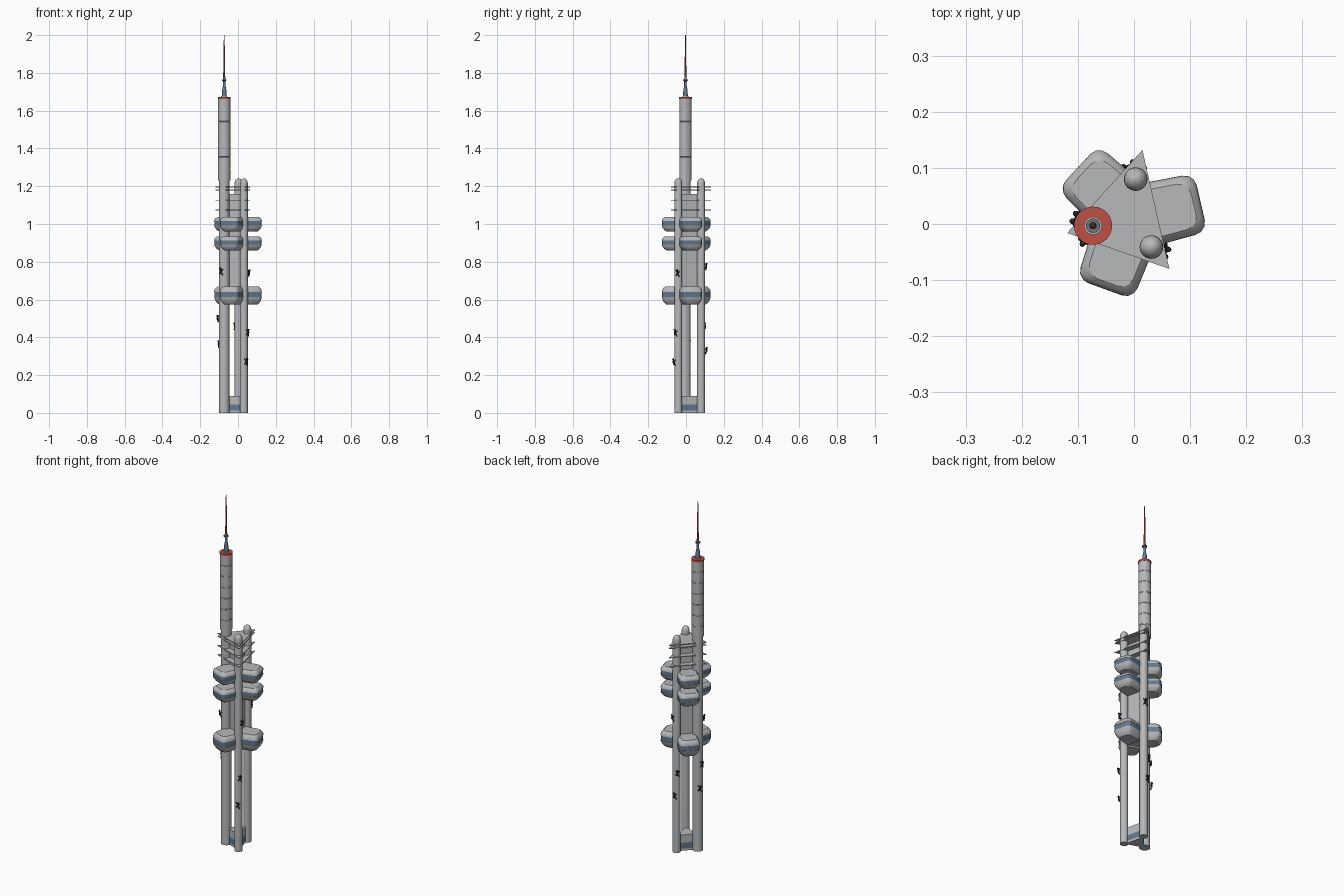
import bpy, bmesh, math
from mathutils import Vector, Matrix

if "Cube" in bpy.data.objects:
    bpy.data.objects.remove(bpy.data.objects["Cube"])


def material(name, rgb):
    m = bpy.data.materials.new(name)
    m.diffuse_color = (*rgb, 1)
    m.use_nodes = True
    m.node_tree.nodes["Principled BSDF"].inputs["Base Color"].default_value = m.diffuse_color
    return m


GREY = material("pale concrete grey", (0.47, 0.48, 0.49))
BLUE = material("slate blue glass", (0.13, 0.19, 0.27))
RED = material("signal red", (0.52, 0.08, 0.06))
BLACK = material("black figure", (0.02, 0.02, 0.022))
STEEL = material("dark steel", (0.16, 0.17, 0.18))

MAIN, BACK, FRONT = Vector((-0.073, -0.003)), Vector((0.003, 0.08)), Vector((0.031, -0.041))
CENTRE = (MAIN + BACK + FRONT) / 3


def finish(name, bm, mats, smooth=35):
    bmesh.ops.recalc_face_normals(bm, faces=bm.faces)
    me = bpy.data.meshes.new(name)
    bm.to_mesh(me)
    bm.free()
    for m in mats:
        me.materials.append(m)
    ob = bpy.data.objects.new(name, me)
    bpy.context.collection.objects.link(ob)
    if smooth:
        bpy.ops.object.select_all(action='DESELECT')
        bpy.context.view_layer.objects.active = ob
        ob.select_set(True)
        bpy.ops.object.shade_smooth_by_angle(angle=math.radians(smooth))
    return ob


def stack(name, loops, mats, rule=lambda i: 0, smooth=35):
    """Skin a stack of equal-length point loops; rule(i) colours the i-th storey."""
    bm = bmesh.new()
    rings = [[bm.verts.new(p) for p in loop] for loop in loops]
    n = len(rings[0])
    for i, (a, b) in enumerate(zip(rings, rings[1:])):
        for k in range(n):
            f = bm.faces.new((a[k], a[(k + 1) % n], b[(k + 1) % n], b[k]))
            f.material_index = rule(i)
    bm.faces.new(rings[0][::-1]).material_index = rule(0)
    bm.faces.new(rings[-1]).material_index = rule(len(rings) - 2)
    return finish(name, bm, mats, smooth)


def lathe(name, at, profile, mats, rule=lambda i: 0, sides=32):
    loops = [[(at.x + r * math.cos(math.tau * k / sides), at.y + r * math.sin(math.tau * k / sides), z)
              for k in range(sides)] for r, z in profile]
    return stack(name, loops, mats, rule)


def prism(name, corners, levels, mats, rule=lambda i: 0):
    return stack(name, [[(c.x, c.y, z) for c in corners] for z in levels], mats, rule, 0)


# Columns: thick main one and two slimmer ones with domed tops
lathe("main_column", MAIN, [(0.028, 0), (0.028, 1.24)], [GREY])
for name, at in (("back_column", BACK), ("front_column", FRONT)):
    dome = [(0.021 * math.cos(a), 1.215 + 0.027 * math.sin(a))
            for a in [math.radians(d) for d in (0, 18, 36, 54, 72, 86)]]
    lathe(name, at, [(0.021, 0)] + dome, [GREY])

# Upper sleeve of the main column, with panel joints
sleeve = [(0.032, 1.23)]
for j in range(1, 7):
    z = 1.23 + 0.0625 * j
    sleeve += [(0.032, z - 0.002), (0.031, z - 0.001), (0.031, z + 0.001), (0.032, z + 0.002)]
lathe("upper_sleeve", MAIN, sleeve + [(0.032, 1.665)], [GREY])
lathe("sleeve_cap", MAIN, [(0.034, 1.663), (0.034, 1.673)], [RED])

# Mast: foot ring, tapering base, small gallery, striped needle
lathe("mast_foot", MAIN, [(0.016, 1.672), (0.016, 1.678)], [GREY])
lathe("mast_base", MAIN, [(0.013, 1.677), (0.011, 1.71), (0.007, 1.73), (0.006, 1.78)], [BLUE], sides=16)
lathe("mast_gallery", MAIN, [(0.006, 1.755), (0.013, 1.76), (0.013, 1.766)], [STEEL], sides=16)
needle = [(0.0055 - 0.0035 * i / 10, 1.775 + 0.0225 * i) for i in range(11)]
lathe("mast_needle", MAIN, needle, [RED, STEEL], lambda i: (0, 0, 1)[i % 3], sides=10)

# Central triangular core and glazed entrance block
tri = [MAIN, FRONT, BACK]
prism("core", [CENTRE + (c - CENTRE) * 0.85 for c in tri], (0.58, 1.16), [GREY])
prism("entrance_block", [CENTRE + (c - CENTRE) * 0.95 for c in tri],
      (0, 0.012, 0.045, 0.09), [GREY, BLUE], lambda i: int(i == 1))

# Thin triangular antenna decks
deck = [Vector((-0.119, -0.016)), Vector((0.063, -0.08)), Vector((0.015, 0.132))]
for i, z in enumerate((1.072, 1.124, 1.178, 1.194)):
    prism(f"deck_{i + 1}", deck, (z, z + 0.004), [GREY])


# Cabins: rounded boxes between the columns, three faces on three levels
def cabin_loop(n, t, lo, hi, mid, half, inset, z):
    lo, hi, half = lo + inset * 0.3, hi - inset, half - inset
    r = 0.022
    pts = []
    for cu, cv, start, rad in ((hi, half, 0, r), (lo, half, 90, 0.01),
                               (lo, -half, 180, 0.01), (hi, -half, 270, r)):
        su, sv = (1 if cu == hi else -1), (1 if cv > 0 else -1)
        for d in (0, 30, 60, 90):
            a = math.radians(start + d)
            u = cu - su * rad + rad * math.cos(a)
            v = cv - sv * rad + rad * math.sin(a)
            # slight outward taper in plan
            v = v * (1.04 - 0.08 * (u - lo) / (hi - lo)) + mid
            p = n * u + t * v
            pts.append((p.x, p.y, z))
    return pts


SHAPE = [(0, 0.02), (0.1, 0.011), (0.25, 0.004), (0.42, 0), (0.42, 0.0015), (0.71, 0.0015),
         (0.71, 0), (0.8, 0.001), (0.92, 0.006), (1, 0.013)]
SIDES = {"right": (13, 0.012, 0.1245, 0.0105), "back": (137, 0.042, 0.142, -0.006),
         "front": (250, 0.018, 0.127, -0.009)}
LEVELS = {"lower": (0.573, 0.668), "middle": (0.86, 0.935), "upper": (0.96, 1.037)}
for side, (ang, lo, hi, mid) in SIDES.items():
    a = math.radians(ang)
    n, t = Vector((math.cos(a), math.sin(a))), Vector((-math.sin(a), math.cos(a)))
    for level, (z0, z1) in LEVELS.items():
        loops = [cabin_loop(n, t, lo, hi, mid, 0.0555, ins, z0 + f * (z1 - z0)) for f, ins in SHAPE]
        stack(f"{level}_{side}_cabin", loops, [GREY, BLUE], lambda i: int(i == 4), 25)


# Crawling figures on the columns: x sideways, y outward, z up the column
def climber(name, at, radius, ang, z):
    bm = bmesh.new()

    def blob(pos, size, tilt=0):
        m = Matrix.Translation(pos) @ Matrix.Rotation(tilt, 4, 'Y') @ Matrix.Diagonal((*size, 1))
        bmesh.ops.create_uvsphere(bm, u_segments=10, v_segments=6, radius=1, matrix=m)

    blob((0, 0.008, 0), (0.0055, 0.005, 0.011))
    blob((0, 0.010, 0.014), (0.005, 0.005, 0.0055))
    for s in (-1, 1):
        blob((s * 0.007, 0.004, 0.009 + s * 0.003), (0.0025, 0.003, 0.008), s * 0.7)
        blob((s * 0.006, 0.004, -0.011 + s * 0.003), (0.003, 0.0035, 0.009), -s * 0.5)
    a = math.radians(ang)
    pos = (at.x + radius * math.cos(a), at.y + radius * math.sin(a), z)
    bm.transform(Matrix.Translation(pos) @ Matrix.Rotation(a - math.pi / 2, 4, 'Z'))
    finish(name, bm, [BLACK])


CLIMBERS = [(MAIN, 0.028, 240, 0.75), (MAIN, 0.028, 168, 0.5), (MAIN, 0.028, 145, 0.365),
            (FRONT, 0.021, -8, 0.74), (FRONT, 0.021, -35, 0.425), (FRONT, 0.021, -60, 0.27),
            (BACK, 0.021, 70, 0.775), (BACK, 0.021, 135, 0.46), (BACK, 0.021, 100, 0.33)]
for i, c in enumerate(CLIMBERS):
    climber(f"climber_{i + 1}", *c)
